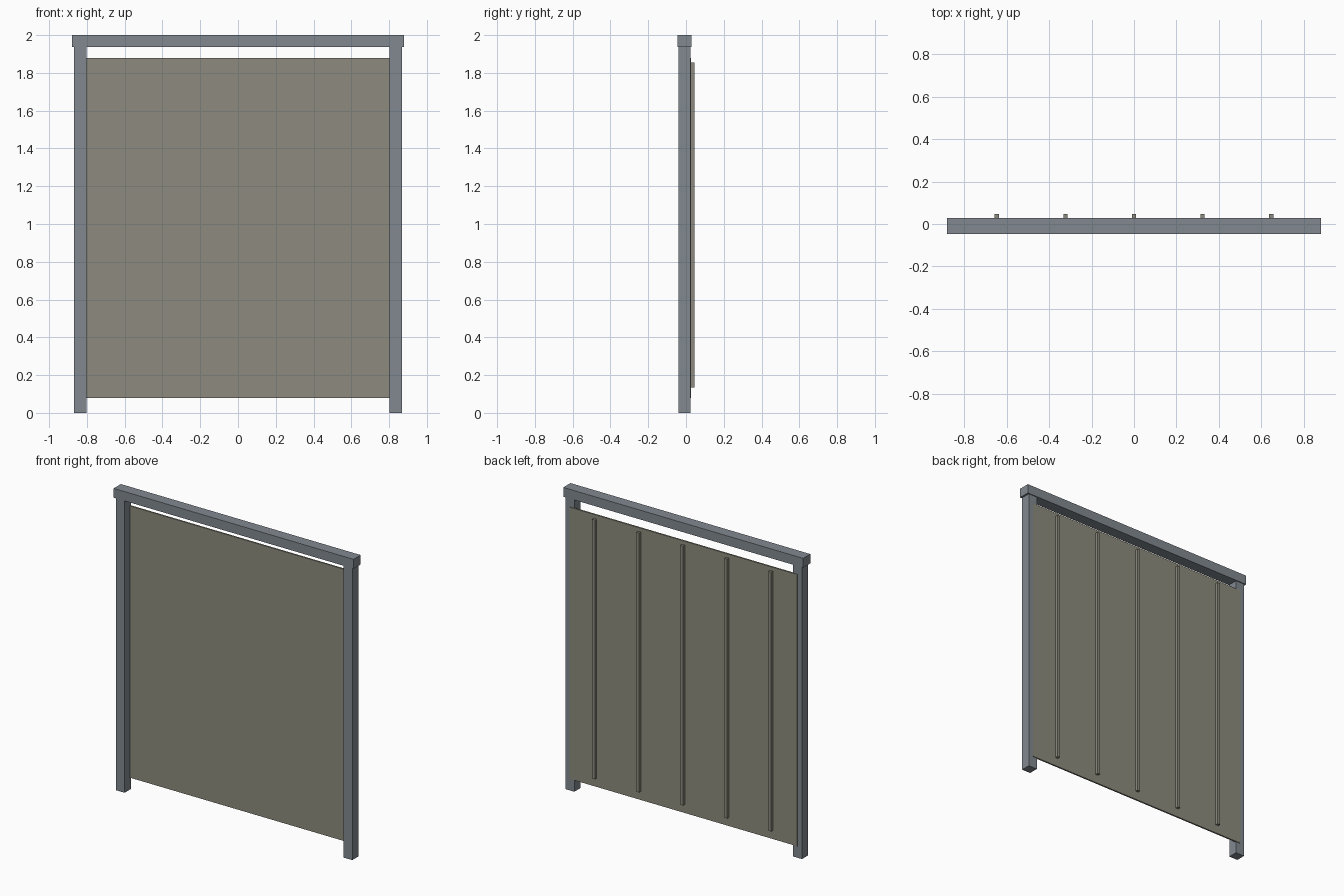
import bpy

if "Cube" in bpy.data.objects:
    bpy.data.objects.remove(bpy.data.objects["Cube"])


def material(name, rgb):
    m = bpy.data.materials.new(name)
    m.diffuse_color = (*rgb, 1.0)
    m.use_nodes = True
    m.node_tree.nodes["Principled BSDF"].inputs["Base Color"].default_value = m.diffuse_color
    return m


metal = material("grey_metal", (0.22, 0.25, 0.28))
sheet = material("taupe_sheet", (0.27, 0.26, 0.21))


def box(name, x, y, z, mat):
    """Box from (min, max) ranges on each axis."""
    bpy.ops.mesh.primitive_cube_add(size=1)
    o = bpy.context.object
    o.name = name
    for v in o.data.vertices:
        v.co = [r[0] if c < 0 else r[1] for c, r in zip(v.co, (x, y, z))]
    o.data.materials.append(mat)
    return o


# Frame: two posts and the top beam
box("left_post", (-0.867, -0.803), (-0.041, 0.023), (0, 1.94), metal)
box("right_post", (0.803, 0.867), (-0.041, 0.023), (0, 1.94), metal)
box("top_beam", (-0.88, 0.88), (-0.046, 0.029), (1.938, 2.0), metal)

# Thin panel lapping over the back of the posts
box("panel", (-0.835, 0.835), (0.016, 0.027), (0.078, 1.88), sheet)

# Vertical stiffeners on the back of the panel
for i in range(5):
    cx = (i - 2) * 0.323
    box(f"back_rib_{i + 1}", (cx - 0.01, cx + 0.01), (0.026, 0.046),
        (0.135, 1.855), sheet)
